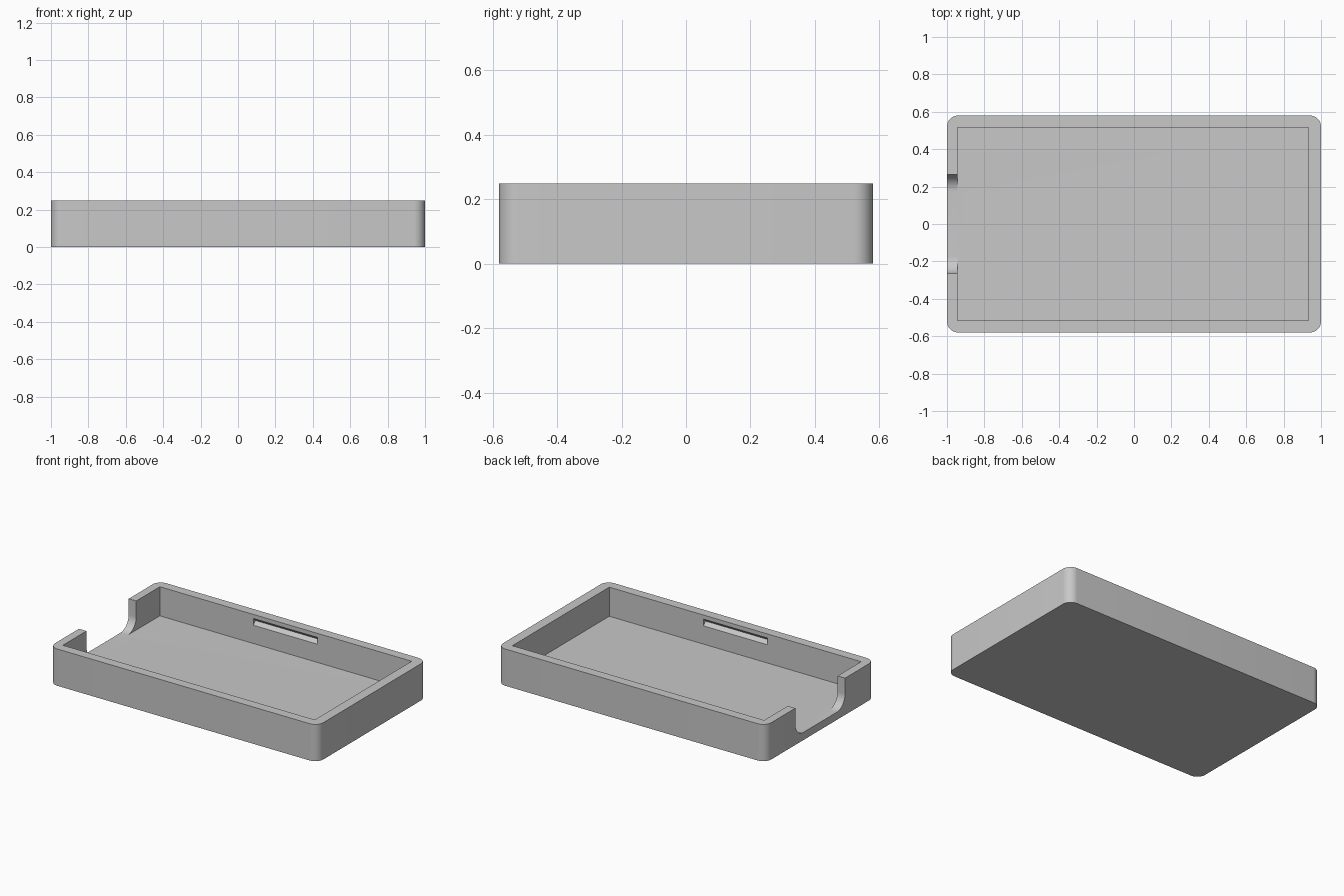
import bpy
import bmesh
import math

if "Cube" in bpy.data.objects:
    bpy.data.objects.remove(bpy.data.objects["Cube"])

# Overall sizes
HALF_X, HALF_Y, HEIGHT = 1.0, 0.58, 0.248
FLOOR = 0.052
IN_LEFT, IN_RIGHT, IN_Y = -0.944, 0.933, 0.516
ABOVE = HEIGHT + 0.1

grey = bpy.data.materials.new("plain grey")
grey.use_nodes = True
colour = (0.58, 0.58, 0.58, 1)
grey.diffuse_color = colour
grey.node_tree.nodes["Principled BSDF"].inputs["Base Color"].default_value = colour


def arc(cx, cy, r, start, end, steps=12):
    """Points on an arc, angles in degrees."""
    angles = [math.radians(start + (end - start) * i / steps) for i in range(steps + 1)]
    return [(cx + r * math.cos(a), cy + r * math.sin(a)) for a in angles]


def prism(name, profile, axis, low, high):
    """Extrude a profile along z (profile in x, y) or along x (profile in y, z)."""
    bm = bmesh.new()
    place = (lambda a, b: (a, b, low)) if axis == "z" else (lambda a, b: (low, a, b))
    face = bm.faces.new([bm.verts.new(place(a, b)) for a, b in profile])
    extruded = bmesh.ops.extrude_face_region(bm, geom=[face])["geom"]
    shift = (0, 0, high - low) if axis == "z" else (high - low, 0, 0)
    bmesh.ops.translate(bm, vec=shift,
                        verts=[v for v in extruded if isinstance(v, bmesh.types.BMVert)])
    bmesh.ops.recalc_face_normals(bm, faces=bm.faces)
    mesh = bpy.data.meshes.new(name)
    bm.to_mesh(mesh)
    bm.free()
    mesh.materials.append(grey)
    obj = bpy.data.objects.new(name, mesh)
    bpy.context.collection.objects.link(obj)
    return obj


def carve(target, cutter):
    """Subtract the cutter and remove it."""
    cutter.hide_render = True
    mod = target.modifiers.new("carve", "BOOLEAN")
    mod.operation = "DIFFERENCE"
    mod.solver = "EXACT"
    mod.object = cutter
    bpy.context.view_layer.objects.active = target
    bpy.ops.object.modifier_apply(modifier=mod.name)
    bpy.data.objects.remove(cutter)


# Tray body with rounded upright corners
R = 0.06
outline = []
for i, (sx, sy) in enumerate([(1, 1), (-1, 1), (-1, -1), (1, -1)]):
    outline += arc(sx * (HALF_X - R), sy * (HALF_Y - R), R, 90 * i, 90 * i + 90)
tray = prism("tray", outline, "z", 0, HEIGHT)

# Sharp-cornered cavity
cavity = [(IN_LEFT, -IN_Y), (IN_RIGHT, -IN_Y), (IN_RIGHT, IN_Y), (IN_LEFT, IN_Y)]
carve(tray, prism("cavity_cutter", cavity, "z", FLOOR, ABOVE))

# Open end notch with rounded bottom corners, flush with the floor
W, NR = 0.265, 0.09
notch = [(-W, ABOVE)]
notch += arc(-W + NR, FLOOR + NR, NR, 180, 270)
notch += arc(W - NR, FLOOR + NR, NR, 270, 360)
notch += [(W, ABOVE)]
carve(tray, prism("notch_cutter", notch, "x", -1.1, IN_LEFT + 0.05))

# V-shaped snap grooves inside both long walls
D, GZ = 0.023, 0.198
for side in (-1, 1):
    y = side * IN_Y
    groove = [(y - D, GZ), (y, GZ - D), (y + D, GZ), (y, GZ + D)]
    carve(tray, prism("groove_cutter", groove, "x", -0.247, 0.232))

# Smooth the rounded corners, keep hard edges
bpy.ops.object.select_all(action="DESELECT")
tray.select_set(True)
bpy.context.view_layer.objects.active = tray
bpy.ops.object.shade_smooth_by_angle(angle=math.radians(30))
